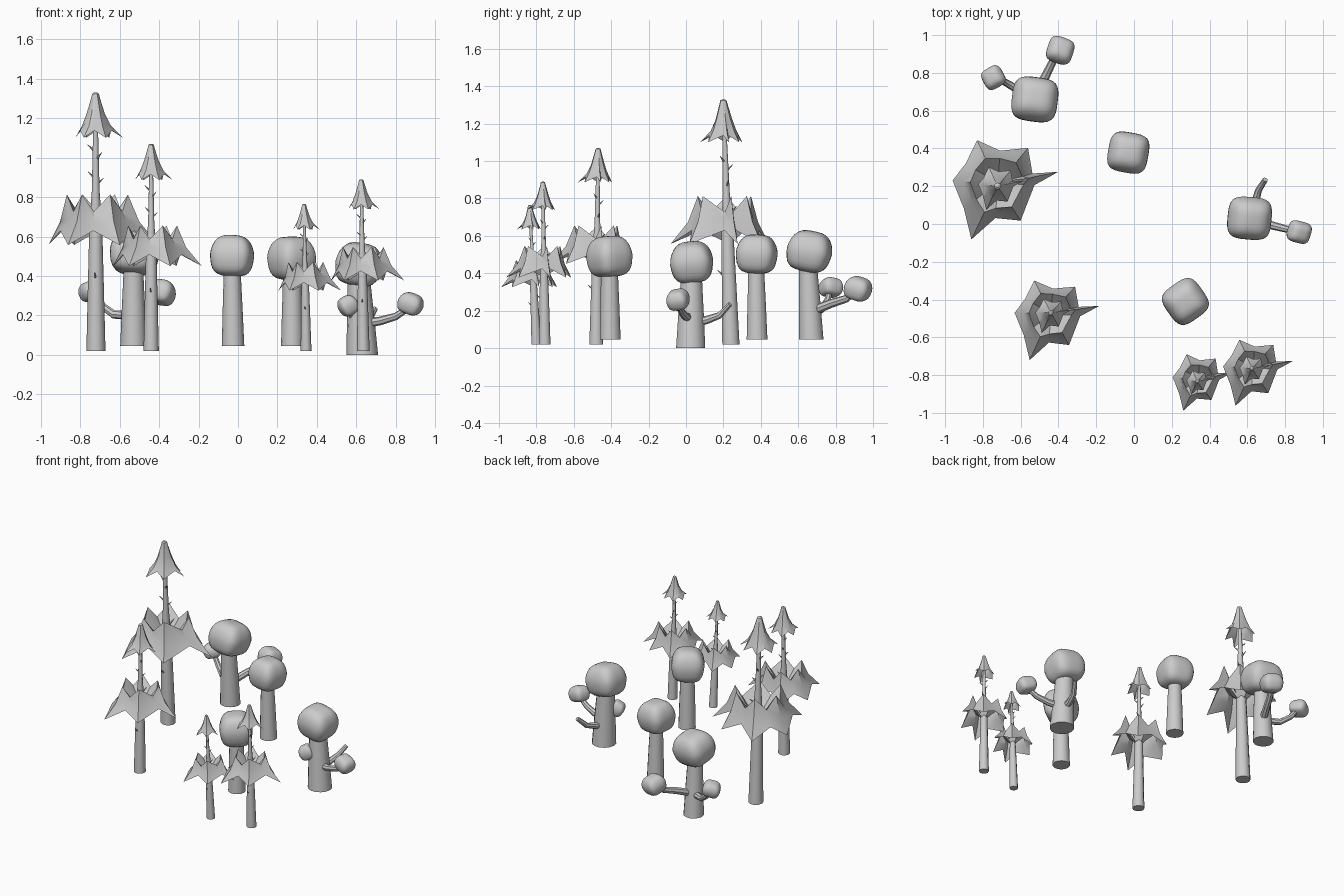
import bpy, bmesh, math
from mathutils import Vector, Euler, Matrix

if "Cube" in bpy.data.objects:
    bpy.data.objects.remove(bpy.data.objects["Cube"])


def finish(name, bm, angle=40):
    bmesh.ops.recalc_face_normals(bm, faces=bm.faces[:])
    me = bpy.data.meshes.new(name)
    bm.to_mesh(me)
    bm.free()
    ob = bpy.data.objects.new(name, me)
    bpy.context.collection.objects.link(ob)
    bpy.ops.object.select_all(action='DESELECT')
    ob.select_set(True)
    bpy.context.view_layer.objects.active = ob
    bpy.ops.object.shade_smooth_by_angle(angle=math.radians(angle))
    return ob


def loft(bm, rings, cap_start=False, cap_end=False):
    loops = [[bm.verts.new(p) for p in ring] for ring in rings]
    n = len(loops[0])
    for a, b in zip(loops, loops[1:]):
        for i in range(n):
            bm.faces.new((a[i], a[(i + 1) % n], b[(i + 1) % n], b[i]))
    if cap_start:
        bm.faces.new(loops[0])
    if cap_end:
        bm.faces.new(loops[-1])


def tube(bm, pts, radii, sides=10, level=False):
    # round tube along a path; level keeps every ring horizontal
    pts = [Vector(p) for p in pts]
    rings = []
    for i, (p, r) in enumerate(zip(pts, radii)):
        d = pts[min(i + 1, len(pts) - 1)] - pts[max(i - 1, 0)]
        q = Matrix.Identity(3) if level else d.to_track_quat('Z', 'Y').to_matrix()
        rings.append([p + q @ Vector((r * math.cos(2 * math.pi * k / sides),
                                      r * math.sin(2 * math.pi * k / sides), 0))
                      for k in range(sides)])
    loft(bm, rings, True, True)


# ragged skirt outline: alternating tips and valleys, for a tree of height 1
STAR = [(-.084, .168), (.01, .127), (.122, .137), (.14, .035), (.244, .04), (.148, -.012),
        (.092, -.157), (-.01, -.145), (-.107, -.233), (-.137, -.107), (-.183, .005), (-.13, .075)]


def ring(scale, ztip, zval, round_r=0, mix=0):
    out = []
    for i, (x, y) in enumerate(STAR):
        v = Vector((x, y))
        c = v.normalized() * round_r
        v = (v * scale).lerp(c, mix)
        out.append(Vector((v.x, v.y, zval if i % 2 else ztip)))
    return out


def pine(base, top, s):
    z0 = .02

    def place(p):
        t = p[2]
        return Vector((base[0] + (top[0] - base[0]) * t + p[0] * s,
                       base[1] + (top[1] - base[1]) * t + p[1] * s, z0 + t * s))
    # trunk
    bm = bmesh.new()
    zs = [0, .25, .48, .62, .8, .93]
    tube(bm, [place((0, 0, z)) for z in zs],
         [r * s for r in (.037, .031, .025, .015, .011, .007)], 10, True)
    # broken twigs
    for z, a in ((.645, 20), (.67, 200), (.71, 110), (.745, 320), (.775, 170), (.28, 265), (.54, 60)):
        d = Vector((math.cos(math.radians(a)), math.sin(math.radians(a)), .9))
        o = Vector((0, 0, z)) + Vector((d.x, d.y, 0)) * (.02 if z < .6 else .006)
        tube(bm, [place(o), place(o + d * .026)], [.006 * s, .001 * s], 5)
    finish("pine_trunk", bm)
    # lower skirt with open ragged crown
    bm = bmesh.new()
    rings = [ring(1, .41, .465), ring(.78, .5, .505, .13, .35),
             ring(.58, .605, .54, .115, .6), ring(.3, .50, .49, .05, .7), ring(.1, .47, .46, .022, 1)]
    loft(bm, [[place(p) for p in r] for r in rings])
    finish("pine_lower_skirt", bm, 30)
    # upper pointed cap
    bm = bmesh.new()
    rings = [ring(.43, .825, .853), ring(.3, .87, .88, .052, .6), ring(.2, .92, .92, .034, .9),
             ring(.1, .975, .975, .018, 1), ring(.1, .995, .995, .013, 1), ring(.1, 1, 1, .006, 1)]
    loft(bm, [[place(p) for p in r] for r in rings], cap_end=True)
    finish("pine_upper_cap", bm, 30)


def puff(name, c, half, rot=(0, 0, 0), top=.76, bottom=.9):
    # soft boxy foliage: cube rounded with a power norm, narrower on top
    bm = bmesh.new()
    bmesh.ops.create_cube(bm, size=2)
    bmesh.ops.subdivide_edges(bm, edges=bm.edges[:], cuts=7, use_grid_fill=True)
    m = Euler([math.radians(a) for a in rot]).to_matrix()
    k = 3.6
    for v in bm.verts:
        p = v.co
        p = p / (abs(p.x) ** k + abs(p.y) ** k + abs(p.z) ** k) ** (1 / k)
        f = 1 - (1 - top) * max(p.z, 0) ** 1.5 - (1 - bottom) * max(-p.z, 0)
        v.co = m @ Vector((p.x * f * half[0], p.y * f * half[1], p.z * half[2])) + Vector(c)
    finish(name, bm, 60)


def trunk(base, top, r0, r1):
    bm = bmesh.new()
    a, b = Vector(base), Vector(top)
    tube(bm, [a, a.lerp(b, .4), a.lerp(b, .75), b],
         [r0, r0 * .6 + r1 * .4, r0 * .2 + r1 * .8, r1], 14, True)
    finish("round_tree_trunk", bm)


def branch(pts, r0, r1):
    bm = bmesh.new()
    n = len(pts) - 1
    tube(bm, pts, [r0 + (r1 - r0) * i / n for i in range(n + 1)], 8)
    finish("branch", bm)


# four pines, same shape at different sizes
pine((-.72, .24), (-.722, .2), 1.31)
pine((-.44, -.48), (-.44, -.47), 1.05)
pine((.345, -.80), (.335, -.835), .745)
pine((.635, -.755), (.625, -.765), .87)

# large round tree at the back
trunk((-.53, .67, .045), (-.53, .65, .5), .067, .048)
puff("foliage", (-.525, .66, .518), (.122, .118, .108), (-12, 4, -8))
branch([(-.54, .68, .2), (-.63, .72, .205), (-.69, .755, .25), (-.73, .77, .31)], .024, .016)
puff("small_foliage", (-.745, .775, .325), (.058, .058, .05), (-10, -15, 30))
branch([(-.52, .68, .2), (-.47, .78, .24), (-.43, .86, .265), (-.4, .91, .31)], .026, .018)
puff("small_foliage", (-.39, .92, .318), (.07, .07, .062), (-18, 8, -20))

# two plain round trees
trunk((-.025, .38, .045), (-.03, .375, .48), .057, .042)
puff("foliage", (-.03, .378, .503), (.107, .107, .104), (-3, 2, -10))
trunk((.275, -.405, .045), (.275, -.41, .48), .057, .045)
puff("foliage", (.272, -.41, .49), (.108, .108, .109), (3, -3, 35))

# round tree on the right with its branches
trunk((.63, .025, 0), (.61, .03, .45), .08, .055)
puff("foliage", (.612, .03, .46), (.117, .113, .107), (5, 10, -5))
branch([(.64, .02, .16), (.72, -.005, .172), (.8, -.025, .195), (.86, -.04, .235)], .025, .016)
puff("small_foliage", (.875, -.043, .26), (.063, .058, .053), (6, 20, -15))
branch([(.63, .03, .14), (.64, .11, .15), (.66, .18, .175), (.695, .235, .235)], .026, .014)
branch([(.62, .02, .18), (.58, -.01, .2), (.56, -.02, .24)], .022, .016)
puff("small_foliage", (.557, -.02, .25), (.048, .048, .05), (0, -30, 20))
